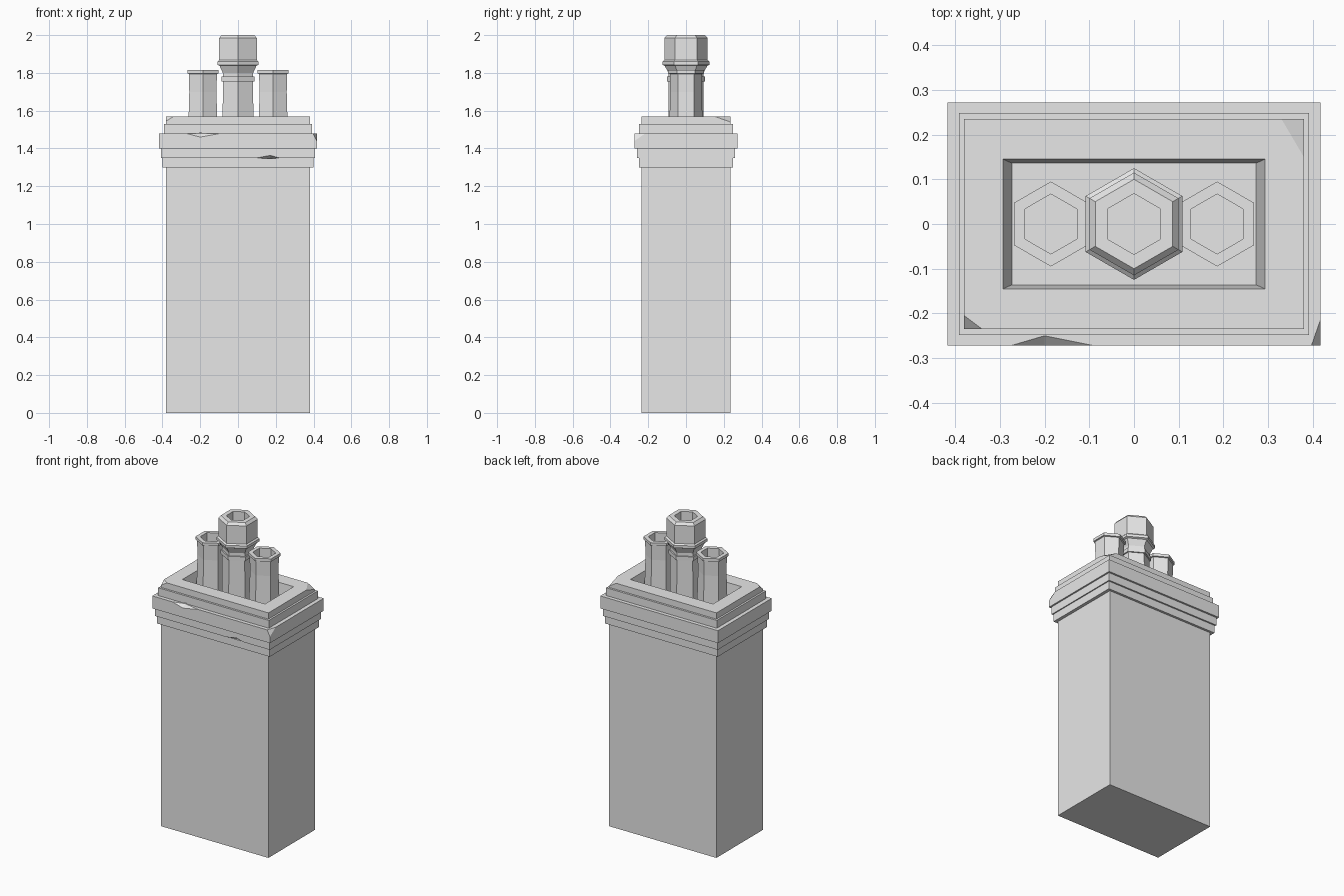
import bpy, bmesh, math
from mathutils import Vector

if "Cube" in bpy.data.objects:
    bpy.data.objects.remove(bpy.data.objects["Cube"])

stone = bpy.data.materials.new("grey_stone")
stone.use_nodes = True
GREY = (0.8, 0.8, 0.8, 1)
stone.diffuse_color = GREY
stone.node_tree.nodes["Principled BSDF"].inputs["Base Color"].default_value = GREY


def add_object(name, bm):
    bmesh.ops.recalc_face_normals(bm, faces=bm.faces)
    mesh = bpy.data.meshes.new(name)
    bm.to_mesh(mesh)
    bm.free()
    mesh.materials.append(stone)
    obj = bpy.data.objects.new(name, mesh)
    bpy.context.collection.objects.link(obj)
    return obj


def loft(name, rings):
    """Skin a stack of point rings and cap both ends."""
    bm = bmesh.new()
    loops = [[bm.verts.new(p) for p in ring] for ring in rings]
    n = len(loops[0])
    for a, b in zip(loops, loops[1:]):
        for i in range(n):
            j = (i + 1) % n
            bm.faces.new((a[i], a[j], b[j], b[i]))
    bm.faces.new(loops[0])
    bm.faces.new(loops[-1])
    return add_object(name, bm)


def rect(hx, hy, z):
    return [(sx * hx, sy * hy, z) for sx, sy in ((-1, -1), (1, -1), (1, 1), (-1, 1))]


def hexagon(cx, r, z):
    angles = [math.radians(60 * i + 90) for i in range(6)]
    return [(cx + r * math.cos(a), r * math.sin(a), z) for a in angles]


def chip(target, points, on_cut):
    """Cut a tetrahedral chip, enlarged about a point lying on the cut itself."""
    pts = [Vector(p) for p in points]
    centre = sum((pts[i] for i in on_cut), Vector()) / len(on_cut)
    bm = bmesh.new()
    v = [bm.verts.new(centre + (p - centre) * 1.4) for p in pts]
    for f in ((0, 1, 2), (0, 1, 3), (0, 2, 3), (1, 2, 3)):
        bm.faces.new([v[i] for i in f])
    cutter = add_object("chip_cutter", bm)
    cutter.hide_render = True
    cutter.hide_set(True)
    mod = target.modifiers.new("chip", "BOOLEAN")
    mod.operation = "DIFFERENCE"
    mod.solver = "EXACT"
    mod.object = cutter
    bpy.context.view_layer.objects.active = target
    bpy.ops.object.modifier_apply(modifier=mod.name)
    bpy.data.objects.remove(cutter)


def corner_chip(target, corner, dx, dy, dz):
    c = Vector(corner)
    chip(target, [c, c + Vector((dx, 0, 0)), c + Vector((0, dy, 0)),
                  c + Vector((0, 0, dz))], (1, 2, 3))


def edge_chip(target, x0, x1, xm, y, z, dy, dz):
    chip(target, [(x0, y, z), (x1, y, z), (xm, y + dy, z), (xm, y, z + dz)], (2, 3))


# Shaft of the stack
loft("stack_body", [rect(0.38, 0.235, 0), rect(0.38, 0.235, 1.3)])

# Stepped crown with a recessed top
steps = [(0.4, 0.25, 1.3, 1.35), (0.407, 0.26, 1.35, 1.4), (0.417, 0.272, 1.4, 1.48),
         (0.392, 0.248, 1.48, 1.53), (0.38, 0.235, 1.53, 1.57)]
rings = [rect(hx, hy, z) for hx, hy, z0, z1 in steps for z in (z0, z1)]
rings += [rect(0.293, 0.145, 1.57), rect(0.273, 0.136, 1.48)]
crown = loft("stepped_crown", rings)

# Chipped corners and edges
corner_chip(crown, (0.38, 0.235, 1.57), -0.05, -0.085, -0.03)
corner_chip(crown, (-0.38, -0.235, 1.57), 0.04, 0.03, -0.025)
corner_chip(crown, (0.417, -0.272, 1.48), -0.02, 0.057, -0.04)
edge_chip(crown, -0.275, -0.09, -0.2, -0.272, 1.48, 0.022, -0.02)
edge_chip(crown, 0.1, 0.22, 0.17, -0.26, 1.35, 0.02, 0.013)

# Two short outer pots
for side, cx in (("right", -0.186), ("left", 0.186)):
    profile = [(0.09, 1.47), (0.083, 1.7), (0.086, 1.795), (0.095, 1.797),
               (0.095, 1.815), (0.067, 1.815), (0.067, 1.68)]
    loft(side + "_pot", [hexagon(cx, r, z) for r, z in profile])

# Tall middle pot with ring, collar and cap
profile = [(0.095, 1.47), (0.092, 1.755), (0.101, 1.755), (0.101, 1.78), (0.093, 1.78),
           (0.093, 1.8), (0.113, 1.838), (0.125, 1.843), (0.125, 1.86), (0.115, 1.868),
           (0.115, 1.984), (0.1, 2.0), (0.068, 2.0), (0.068, 1.85)]
loft("middle_pot", [hexagon(0, r, z) for r, z in profile])
